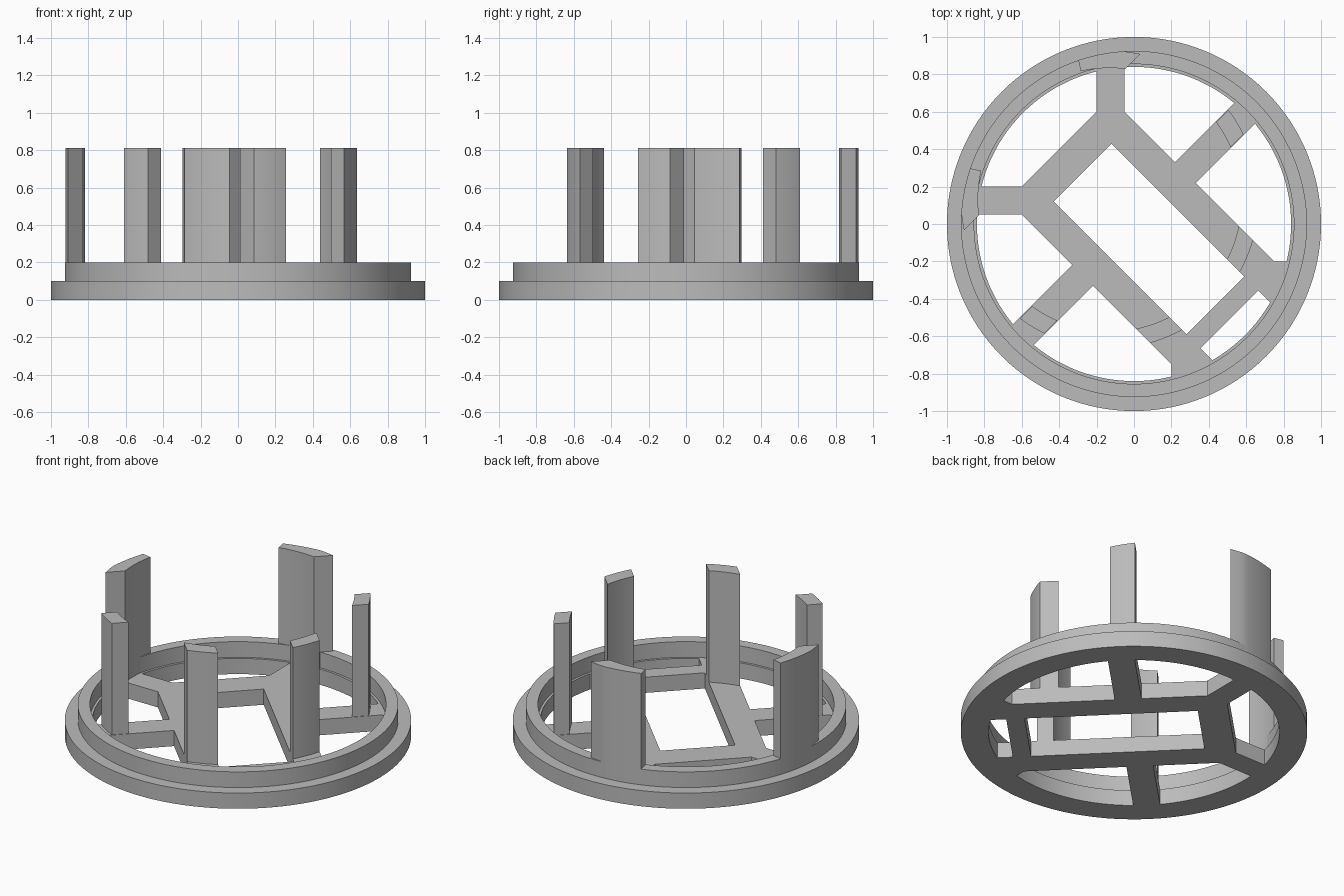
import bpy, bmesh
from math import acos, atan2, cos, sin, radians, pi, sqrt, hypot

cube = bpy.data.objects.get("Cube")
if cube:
    bpy.data.objects.remove(cube)

grey = bpy.data.materials.new("plain_grey")
grey.use_nodes = True
grey.diffuse_color = (0.5, 0.5, 0.5, 1)
grey.node_tree.nodes["Principled BSDF"].inputs["Base Color"].default_value = (0.5, 0.5, 0.5, 1)

RIM = 0.925            # outer radius of the raised lip
CX, CY = -0.13, 0.13   # shared centre of the upright tabs
R_IN, R_OUT = 0.704, 0.796


def finish(bm, name):
    bmesh.ops.recalc_face_normals(bm, faces=bm.faces)
    mesh = bpy.data.meshes.new(name)
    bm.to_mesh(mesh)
    bm.free()
    mesh.materials.append(grey)
    obj = bpy.data.objects.new(name, mesh)
    bpy.context.collection.objects.link(obj)
    bpy.ops.object.select_all(action='DESELECT')
    obj.select_set(True)
    bpy.context.view_layer.objects.active = obj
    bpy.ops.object.shade_smooth_by_angle(angle=radians(25))
    return obj


def prism(name, outline, z0, z1):
    bm = bmesh.new()
    face = bm.faces.new([bm.verts.new((x, y, z0)) for x, y in outline])
    res = bmesh.ops.extrude_face_region(bm, geom=[face], use_keep_orig=True)
    top = [v for v in res["geom"] if isinstance(v, bmesh.types.BMVert)]
    bmesh.ops.translate(bm, verts=top, vec=(0, 0, z1 - z0))
    return finish(bm, name)


def mirrored_pair(name, outline, z0, z1):
    # The design is symmetric about the diagonal y = -x
    prism("left_" + name, outline, z0, z1)
    prism("right_" + name, [(-y, -x) for x, y in outline], z0, z1)


def line_angle(normal_deg, offset, r):
    # Angle at which a circle of radius r meets a diagonal line
    return radians(normal_deg) - acos(offset / sqrt(2) / r)


def arc(r, a0, a1, n=14):
    pts = []
    for i in range(n + 1):
        a = a0 + (a1 - a0) * i / n
        x, y = CX + r * cos(a), CY + r * sin(a)
        k = min(1, RIM / hypot(x, y))
        pts.append((x * k, y * k))
    return pts


def tab(name, ends):
    (i0, o0), (i1, o1) = ends
    mirrored_pair(name, arc(R_OUT, o0, o1) + arc(R_IN, i1, i0), 0.1, 0.81)


# Stepped ring, turned from a profile
bm = bmesh.new()
profile = [(0.84, 0), (1, 0), (1, 0.1), (RIM, 0.1), (RIM, 0.2), (0.855, 0.2), (0.855, 0.1), (0.84, 0.1)]
verts = [bm.verts.new((r, 0, z)) for r, z in profile]
edges = [bm.edges.new((verts[i - 1], verts[i])) for i in range(len(verts))]
bmesh.ops.spin(bm, geom=verts + edges, cent=(0, 0, 0), axis=(0, 0, 1), angle=2 * pi, steps=128)
bmesh.ops.remove_doubles(bm, verts=bm.verts, dist=0.0001)
finish(bm, "stepped_ring")

# Half of the frame inside the ring: rails, corner spoke and side spoke
half_frame = [(-0.4, 0.4), (-0.275, 0.275), (-0.12, 0.43), (0.59, -0.28),
              (0.435, -0.435), (0.51, -0.51), (0.665, -0.355), (0.77, -0.46),
              (0.88, -0.2), (0.75, -0.2), (0.33, 0.22), (0.675, 0.565),
              (0.565, 0.675), (0.22, 0.33), (-0.05, 0.6), (-0.05, 0.88),
              (-0.2, 0.88), (-0.2, 0.6)]
mirrored_pair("frame", half_frame, 0, 0.1)

# Upright tabs, each an arc trimmed to the bar it stands on
def trims(normal, offset):
    return tuple(line_angle(normal, offset, r) for r in (R_IN, R_OUT))

tab("rail_tab", [trims(45, 0.31), trims(45, 0.55)])
tab("spoke_tab", [trims(135, -0.365), trims(135, -0.155)])
tab("rim_tab", [trims(135, 0.615), (radians(102.7), radians(102.9))])
